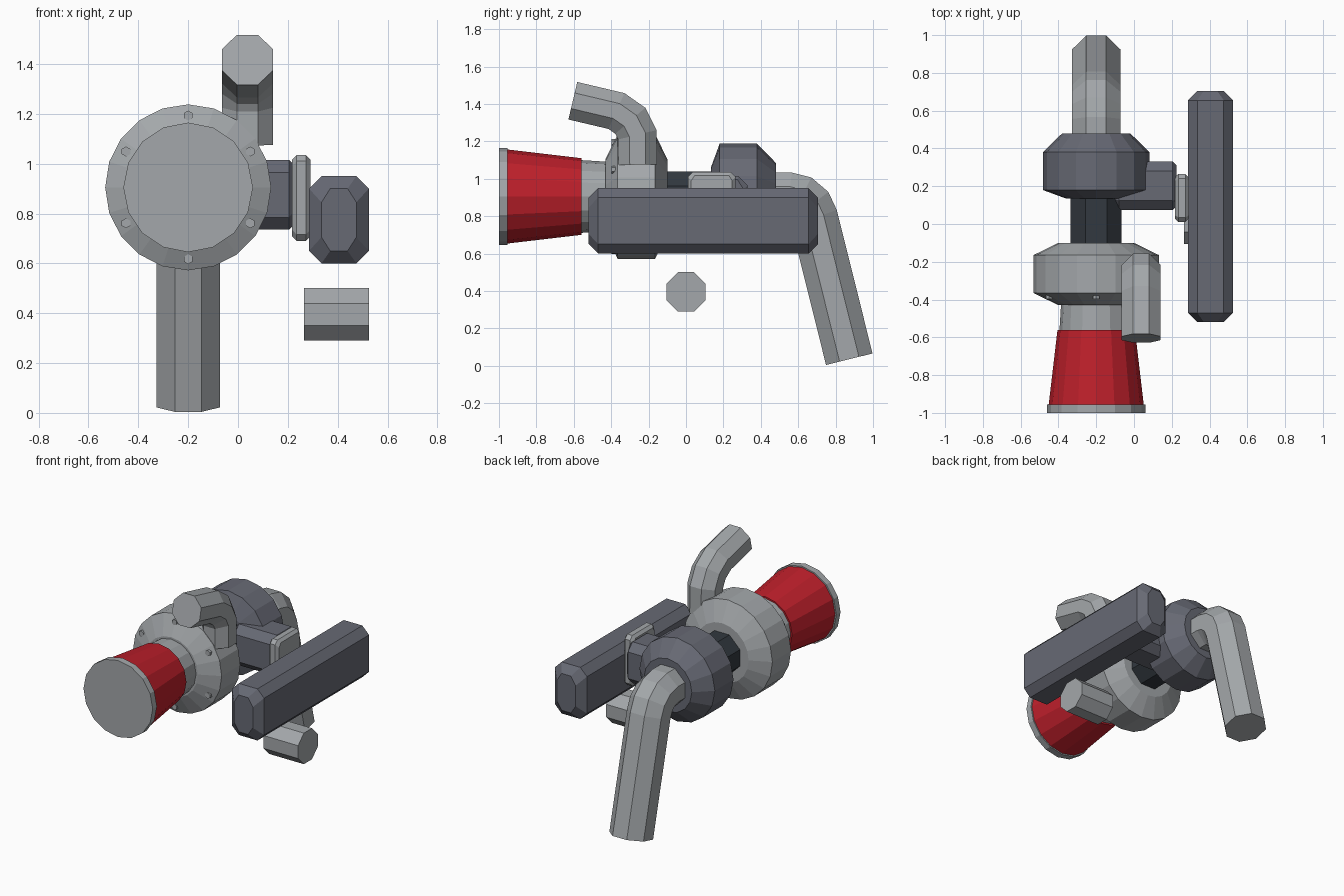
import bpy, bmesh, math
from mathutils import Vector

if "Cube" in bpy.data.objects:
    bpy.data.objects.remove(bpy.data.objects["Cube"])

AX, AZ = -0.2, 0.905  # main axis runs along y


def material(name, rgb):
    m = bpy.data.materials.new(name)
    m.diffuse_color = (*rgb, 1)
    m.use_nodes = True
    m.node_tree.nodes["Principled BSDF"].inputs["Base Color"].default_value = m.diffuse_color
    return m


STEEL = material("light_steel", (0.37, 0.39, 0.405))
IRON = material("dark_iron", (0.135, 0.142, 0.175))
RED = material("red_hose", (0.52, 0.014, 0.024))
BLACK = material("black_core", (0.032, 0.04, 0.05))


def loft(name, rings, mat):
    """Skin a list of equal-length point rings and cap both ends."""
    bm = bmesh.new()
    loops = [[bm.verts.new(p) for p in r] for r in rings]
    n = len(loops[0])
    for a, b in zip(loops, loops[1:]):
        for i in range(n):
            j = (i + 1) % n
            bm.faces.new((a[i], a[j], b[j], b[i]))
    bm.faces.new(loops[0][::-1])
    bm.faces.new(loops[-1])
    bmesh.ops.recalc_face_normals(bm, faces=bm.faces)
    me = bpy.data.meshes.new(name)
    bm.to_mesh(me)
    bm.free()
    me.materials.append(mat)
    ob = bpy.data.objects.new(name, me)
    bpy.context.collection.objects.link(ob)
    return ob


def turned(name, profile, sides, mat, phase=0.0, cx=AX, cz=AZ):
    """Lathe (y, radius) pairs around a y-parallel axis."""
    angs = [2 * math.pi * i / sides + phase for i in range(sides)]
    return loft(name, [[(cx + r * math.sin(a), y, cz + r * math.cos(a)) for a in angs]
                       for y, r in profile], mat)


def pipe(name, x, path, apothem, mat):
    """Octagonal pipe following (y, z) points at constant x, with mitred bends."""
    pts = [Vector((0, y, z)) for y, z in path]
    r = apothem / math.cos(math.pi / 8)
    rings = []
    for i, p in enumerate(pts):
        d0 = (p - pts[max(i - 1, 0)]).normalized()
        d1 = (pts[min(i + 1, len(pts) - 1)] - p).normalized()
        d = (d0 + d1).normalized()
        side = Vector((0, -d.z, d.y))
        scale = 1 / max(d.dot(d1 if d1.length else d0), 0.5)
        rings.append([p + Vector((x, 0, 0)) + Vector((1, 0, 0)) * r * math.cos(a)
                      + side * r * scale * math.sin(a)
                      for a in [math.pi / 8 + math.pi / 4 * k for k in range(8)]])
    return loft(name, rings, mat)


def block(name, lo, hi, axis, cut, inset, mat):
    """Box with chamfered corners along an axis and tapered ends."""
    u, v = [i for i in range(3) if i != axis]

    def ring(t, g, cu, cv):
        a0, a1, b0, b1 = lo[u] + g, hi[u] - g, lo[v] + g, hi[v] - g
        out = []
        for a, b in ((a0 + cu, b0), (a1 - cu, b0), (a1, b0 + cv), (a1, b1 - cv),
                     (a1 - cu, b1), (a0 + cu, b1), (a0, b1 - cv), (a0, b0 + cv)):
            p = [0, 0, 0]
            p[axis], p[u], p[v] = t, a, b
            out.append(p)
        return out

    return loft(name, [ring(lo[axis], inset, cut * .7, cut * 1.1),
                       ring(lo[axis] + inset, 0, cut, cut),
                       ring(hi[axis] - inset, 0, cut, cut),
                       ring(hi[axis], inset, cut * .7, cut * 1.1)], mat)


# Intake: end ring, red hose, steel neck
turned("intake_end_ring", [(-1.0, .26), (-.955, .26)], 16, STEEL)
turned("intake_hose", [(-.96, .252), (-.56, .205)], 16, RED)
turned("intake_neck", [(-.57, .195), (-.42, .186)], 16, STEEL)

# Compressor housing with six bolts on its front slope
turned("compressor_housing", [(-.43, .2), (-.365, .333), (-.165, .333), (-.10, .2)], 20, STEEL)
for k in range(6):
    a = k * math.pi / 3
    turned(f"housing_bolt_{k + 1}", [(-.397, .02), (-.36, .02)], 6, STEEL,
           cx=AX + .288 * math.sin(a), cz=AZ + .288 * math.cos(a))

# Bearing core and turbine housing
turned("bearing_core", [(-.13, .146), (.16, .146)], 8, BLACK, math.pi / 8)
turned("turbine_housing", [(.135, .16), (.18, .283), (.38, .283), (.48, .18)], 16, IRON)

# Bent pipes
pipe("exhaust_pipe", AX, [(.42, .905), (.55, .905), (.61, .89), (.657, .85), (.685, .79),
                          (.873, .035)], .128, STEEL)
pipe("outlet_pipe", .038, [(-.258, 1.075), (-.26, 1.235), (-.298, 1.31), (-.372, 1.362),
                           (-.605, 1.417)], .103, STEEL)

# Side manifold: inlet block, flange plate, long plenum
block("turbine_inlet", (-.10, .075, .735), (.225, .33, 1.015), 0, .05, .02, IRON)
block("flange_plate", (.217, .01, .69), (.29, .265, 1.035), 0, .025, .018, STEEL)
block("plenum", (.285, -.52, .6), (.525, .705, .95), 1, .05, .05, IRON)

# Loose octagonal stub below the plenum
stub = []
for x in (.265, .525):
    stub.append([(x, .114 * math.cos(a), .395 + .114 * math.sin(a))
                 for a in [math.pi / 8 + math.pi / 4 * k for k in range(8)]])
loft("lower_stub", stub, STEEL)
